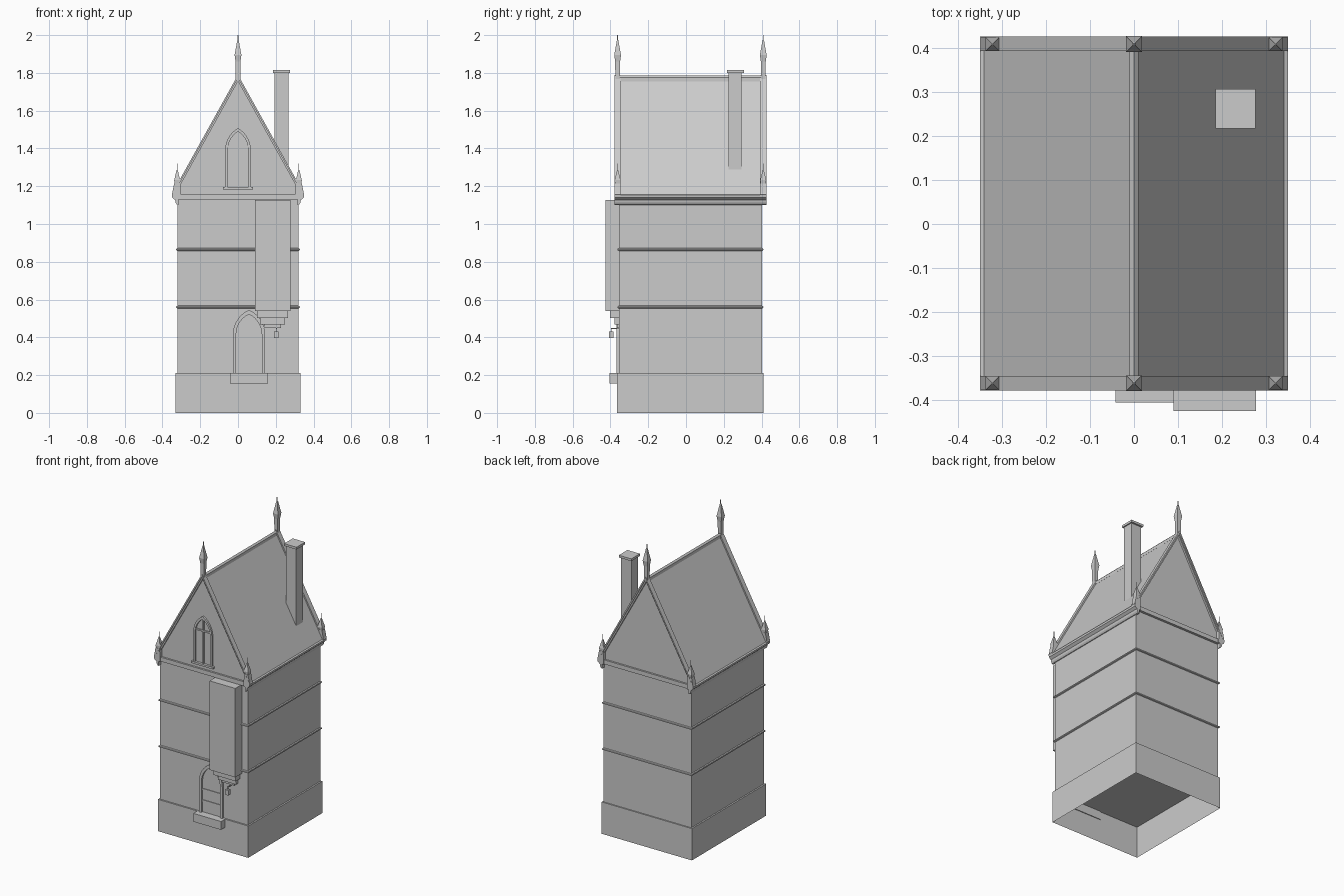
import bpy, bmesh, math

if "Cube" in bpy.data.objects:
    bpy.data.objects.remove(bpy.data.objects["Cube"])

CY = 0.0235                      # middle of the tower in depth
FRONT, BACK = -0.355, 0.402      # wall faces


def finish(name, bm):
    bmesh.ops.recalc_face_normals(bm, faces=bm.faces)
    me = bpy.data.meshes.new(name)
    bm.to_mesh(me)
    bm.free()
    ob = bpy.data.objects.new(name, me)
    bpy.context.collection.objects.link(ob)
    return ob


def prism(name, pts, y0, y1):
    """Extrude an x-z outline along y."""
    bm = bmesh.new()
    a = [bm.verts.new((x, y0, z)) for x, z in pts]
    b = [bm.verts.new((x, y1, z)) for x, z in pts]
    n = len(pts)
    bm.faces.new(a)
    bm.faces.new(b)
    for i in range(n):
        j = (i + 1) % n
        bm.faces.new((a[i], a[j], b[j], b[i]))
    return finish(name, bm)


def box(name, x0, x1, y0, y1, z0, z1):
    return prism(name, [(x0, z0), (x1, z0), (x1, z1), (x0, z1)], y0, y1)


def frame(name, outer, inner, y0, y1, closed):
    """Band between two matching x-z outlines, with thickness along y."""
    bm = bmesh.new()
    n = len(outer)
    rows = [[bm.verts.new(p) for p in ((o[0], y0, o[1]), (o[0], y1, o[1]),
                                       (i[0], y1, i[1]), (i[0], y0, i[1]))]
            for o, i in zip(outer, inner)]
    for k in range(n if closed else n - 1):
        r, s = rows[k], rows[(k + 1) % n]
        for q in range(4):
            bm.faces.new((r[q], r[(q + 1) % 4], s[(q + 1) % 4], s[q]))
    if not closed:
        bm.faces.new(rows[0])
        bm.faces.new(rows[-1])
    return finish(name, bm)


def arch(cx, w, z0, zs, zp, n=7):
    """Pointed arch outline: half width w, base z0, spring zs, peak zp."""
    r = (w * w + (zp - zs) ** 2) / (2 * w)
    end = math.acos((r - w) / r)
    half = [(w, z0)] + [(w - r + r * math.cos(end * i / n), zs + r * math.sin(end * i / n))
                        for i in range(n + 1)]
    return [(cx + x, z) for x, z in half] + [(cx - x, z) for x, z in half[-2::-1]]


def course(name, z):
    """Rounded moulding that runs around the whole tower."""
    bm = bmesh.new()
    loops = []
    for d, dz in ((-0.002, -0.009), (0.006, -0.005), (0.008, 0), (0.006, 0.005), (-0.002, 0.009)):
        x, y0, y1 = 0.32 + d, FRONT - d, BACK + d
        loops.append([bm.verts.new(p) for p in ((-x, y0, z + dz), (x, y0, z + dz),
                                                (x, y1, z + dz), (-x, y1, z + dz))])
    for a, b in zip(loops, loops[1:]):
        for i in range(4):
            j = (i + 1) % 4
            bm.faces.new((a[i], a[j], b[j], b[i]))
    return finish(name, bm)


def finial(name, x, y, profile):
    """Stack of square sections (half width, z)."""
    bm = bmesh.new()
    loops = [[bm.verts.new((x + sx * h, y + sy * h, z))
              for sx, sy in ((-1, -1), (1, -1), (1, 1), (-1, 1))] for h, z in profile]
    bm.faces.new(loops[0])
    bm.faces.new(loops[-1])
    for a, b in zip(loops, loops[1:]):
        for i in range(4):
            j = (i + 1) % 4
            bm.faces.new((a[i], a[j], b[j], b[i]))
    return finish(name, bm)


# Plinth is open underneath; the body closes it from above
plinth = box("plinth", -0.33, 0.33, -0.365, 0.41, 0, 0.21)
bm = bmesh.new()
bm.from_mesh(plinth.data)
bmesh.ops.delete(bm, geom=[f for f in bm.faces if f.calc_center_median().z < 0.001], context='FACES')
bm.to_mesh(plinth.data)
bm.free()
box("body", -0.32, 0.32, FRONT, BACK, 0.21, 1.135)
course("lower_string_course", 0.56)
course("upper_string_course", 0.865)

# Roof with gable walls, ridge cap and eaves cornices
prism("roof", [(-0.335, 1.13), (0.335, 1.13), (0.345, 1.15), (0, 1.772), (-0.345, 1.15)],
      FRONT - 0.004, BACK + 0.004)
prism("ridge_cap", [(-0.01, 1.755), (0.01, 1.755), (0.01, 1.775), (0, 1.785), (-0.01, 1.775)],
      -0.365, 0.412)
for s, side in ((-1, "left"), (1, "right")):
    prism(side + "_eaves_cornice",
          [(s * x, z) for x, z in ((0.315, 1.10), (0.324, 1.103), (0.33, 1.113), (0.333, 1.127),
                                   (0.348, 1.14), (0.35, 1.153), (0.335, 1.16), (0.315, 1.15))],
          -0.378, 0.425)

# Gable frames, copings, kneelers and finials at both ends
outer = [(-0.333, 1.13), (-0.35, 1.155), (0, 1.785), (0.35, 1.155), (0.333, 1.13)]
inner = [(-0.305, 1.158), (-0.305, 1.206), (0, 1.755), (0.305, 1.206), (0.305, 1.158)]
slope_out = [(-0.35, 1.16), (0, 1.79), (0.35, 1.16)]
slope_in = [(-0.343, 1.155), (0, 1.772), (0.343, 1.155)]
for end, m in (("front", lambda y: y), ("back", lambda y: 2 * CY - y)):
    frame(end + "_gable_frame", outer, inner, m(-0.371), m(-0.35), True)
    frame(end + "_gable_coping", slope_out, slope_in, m(-0.379), m(-0.346), False)
    finial(end + "_apex_finial", 0, m(-0.362),
           [(0.012, 1.76), (0.013, 1.86), (0.018, 1.895), (0.016, 1.905),
            (0.004, 1.972), (0.002, 1.975), (0.002, 2.0)])
    for s, side in ((-1, "left"), (1, "right")):
        prism(f"{end}_{side}_kneeler",
              [(s * x, z) for x, z in ((0.305, 1.13), (0.333, 1.13), (0.35, 1.155),
                                       (0.338, 1.215), (0.308, 1.215))], m(-0.378), m(-0.346))
        finial(f"{end}_{side}_finial", s * 0.322, m(-0.362),
               [(0.013, 1.20), (0.016, 1.232), (0.014, 1.24), (0.003, 1.285),
                (0.0015, 1.288), (0.0015, 1.32)])

# Chimney
box("chimney_shaft", 0.192, 0.268, 0.225, 0.295, 1.28, 1.80)
box("chimney_cap", 0.185, 0.276, 0.217, 0.307, 1.80, 1.815)

# Gable window
frame("window_frame", arch(0, 0.068, 1.19, 1.39, 1.508), arch(0, 0.055, 1.19, 1.39, 1.49),
      -0.37, -0.355, False)
box("window_sill", -0.08, 0.08, -0.375, -0.355, 1.182, 1.195)
box("window_mullion", -0.005, 0.005, -0.366, -0.355, 1.19, 1.485)
box("window_transom", -0.055, 0.055, -0.366, -0.355, 1.405, 1.415)

# Door with rails and doorstep
frame("door_frame", arch(0.058, 0.085, 0.21, 0.415, 0.545), arch(0.058, 0.068, 0.21, 0.415, 0.522),
      -0.368, -0.35, False)
for i, z in enumerate((0.285, 0.36)):
    box(f"door_rail_{i + 1}", -0.01, 0.126, -0.359, -0.35, z - 0.006, z + 0.006)
box("doorstep", -0.042, 0.16, -0.406, -0.36, 0.155, 0.21)

# Projecting bay on stepped corbels
box("bay", 0.09, 0.277, -0.425, -0.35, 0.54, 1.128)
for i, (w, y, z0, z1) in enumerate(((0.082, -0.402, 0.502, 0.54), (0.066, -0.378, 0.467, 0.502),
                                    (0.045, -0.366, 0.45, 0.467))):
    box(f"bay_corbel_{i + 1}", 0.183 - w, 0.183 + w, y, -0.35, z0, z1)

# Hanging lantern
box("lantern_arm", 0.2, 0.206, -0.398, -0.35, 0.443, 0.449)
box("lantern_hook", 0.201, 0.205, -0.398, -0.394, 0.425, 0.449)
box("lantern", 0.191, 0.215, -0.407, -0.384, 0.396, 0.43)
